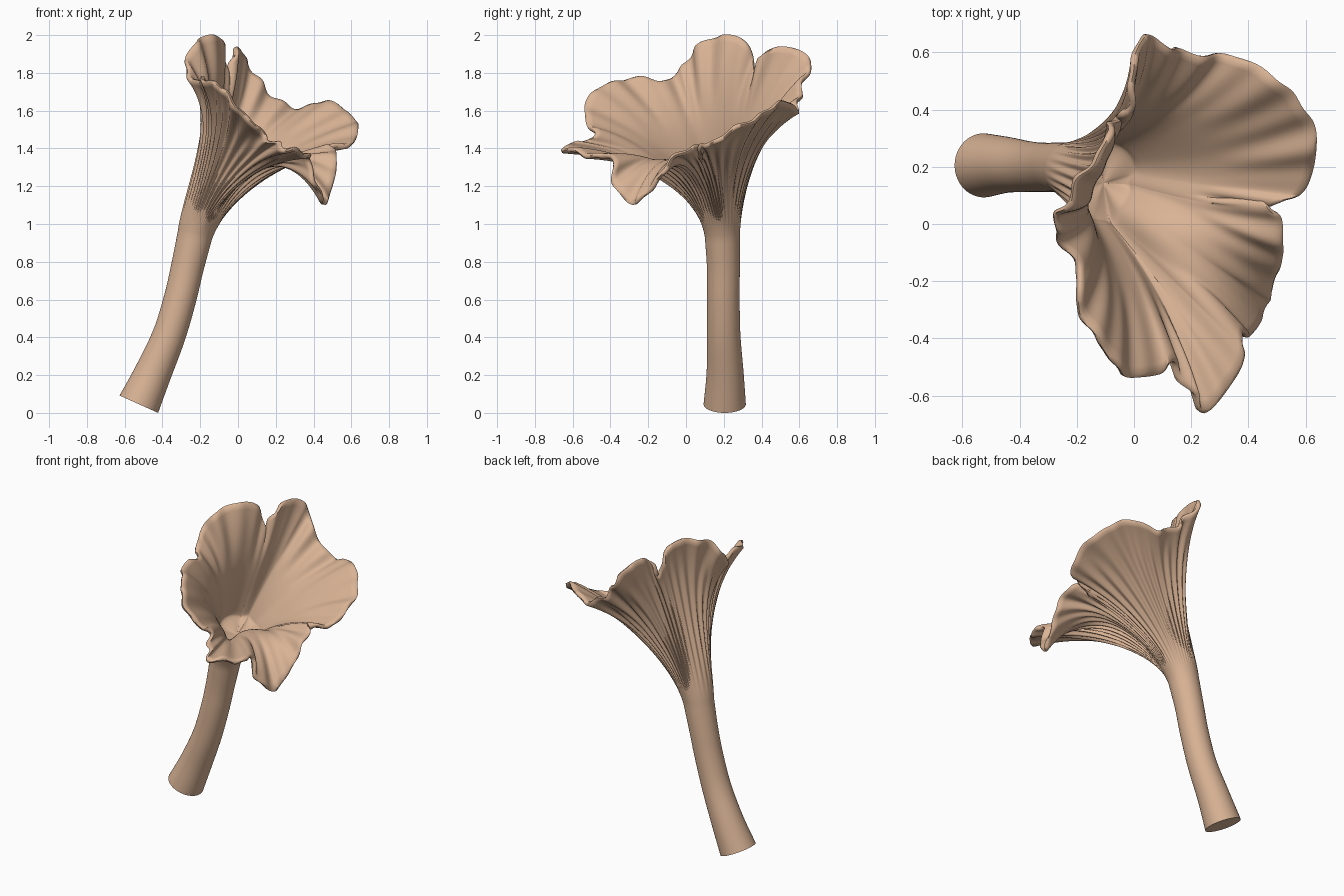
import bpy, bmesh, math
from mathutils import Vector

cube = bpy.data.objects.get("Cube")
if cube:
    bpy.data.objects.remove(cube, do_unlink=True)

AROUND = 384      # vertices in each ring
STEM_ROWS = 22
CAP_ROWS = 40
THROAT = STEM_ROWS + 13   # row where the inside ends in a bowl
RIBS = 46

# Wavy cap edge, counter-clockwise from the right-hand notch
RIM = [(.41, .07, 1.36), (.50, .08, 1.4), (.58, .11, 1.42), (.62, .2, 1.46), (.63, .32, 1.53),
       (.58, .41, 1.59), (.52, .49, 1.63), (.42, .56, 1.63), (.29, .59, 1.61), (.17, .6, 1.68),
       (.1, .63, 1.77), (.03, .66, 1.86), (0, .6, 1.92), (-.01, .49, 1.94), (-.03, .42, 1.9),
       (-.06, .375, 1.79), (-.09, .33, 1.95), (-.15, .22, 2), (-.24, .08, 1.95), (-.28, -.02, 1.82),
       (-.21, -.13, 1.75), (-.2, -.24, 1.78), (-.17, -.34, 1.76), (-.12, -.43, 1.73),
       (-.04, -.52, 1.66), (.08, -.52, 1.52), (.13, -.48, 1.47), (.19, -.59, 1.43),
       (.25, -.65, 1.4), (.35, -.53, 1.37), (.38, -.45, 1.36), (.36, -.39, 1.34),
       (.41, -.38, 1.22), (.45, -.26, 1.11), (.51, -.12, 1.28), (.5, .03, 1.41)]

# Stem centre line with radius: x, y, z, r
STEM = [(-.525, .205, .055, .112), (-.45, .207, .22, .098), (-.365, .2, .42, .088),
        (-.305, .198, .62, .086), (-.268, .198, .78, .087), (-.228, .192, .95, .093)]


def spline(p, i, f, closed):
    """Catmull-Rom point between control points i and i + 1."""
    n = len(p)
    a, b, c, d = (Vector(p[(i + j) % n if closed else min(max(i + j, 0), n - 1)])
                  for j in (-1, 0, 1, 2))
    return b + ((c - a) + ((a * 2 - b * 5 + c * 4 - d) + (b * 3 - a - c * 3 + d) * f) * f) * (f / 2)


def resample(p, count):
    """Evenly spaced points along a closed spline."""
    fine = [spline(p, i, j / 20, True) for i in range(len(p)) for j in range(20)]
    fine.append(fine[0])
    run = [0]
    for a, b in zip(fine, fine[1:]):
        run.append(run[-1] + (b - a).length)
    out, s = [], 0
    for k in range(count):
        want = run[-1] * k / count
        while run[s + 1] < want:
            s += 1
        out.append(fine[s].lerp(fine[s + 1], (want - run[s]) / (run[s + 1] - run[s])))
    return out


def blur(p, reach, passes):
    n = len(p)
    for _ in range(passes):
        p = [sum((p[(k + j) % n] for j in range(-reach, reach + 1)), Vector((0, 0, 0))) / (2 * reach + 1)
             for k in range(n)]
    return p


def ease(a, b, t):
    t = min(max((t - a) / (b - a), 0), 1)
    return t * t * (3 - 2 * t)


rim = resample(RIM, AROUND)
soft = blur(rim, 9, 3)          # edge without its notches
centre = Vector((.05, .1, 0))
turn = [2 * math.pi * k / AROUND for k in range(AROUND)]
facing = [math.atan2(p.y - centre.y, p.x - centre.x) for p in blur(rim, 14, 3)]


def ring(c, r, axis):
    side = Vector((axis.z, 0, -axis.x)).normalized()
    back = axis.cross(side)
    return [c + (side * math.cos(a) + back * math.sin(a)) * r for a in facing]


# Stem rings
rows = []
for i in range(STEM_ROWS):
    u = i / (STEM_ROWS - 1) * (len(STEM) - 1)
    s = min(int(u), len(STEM) - 2)
    q = spline(STEM, s, u - s, False)
    ahead = spline(STEM, s, u - s + .02, False)
    axis = (ahead - q).xyz.normalized()
    if i == 0:
        axis = Vector((.41, 0, .91))
    rows.append(ring(q.xyz, q.w, axis))
top_axis = Vector((.24, 0, .97)).normalized()

# Funnel rings rise along the stem, then flare and curl out to the edge
heart = Vector((.1, .05, 1.5))
start = rows[-1]
for i in range(1, CAP_ROWS + 1):
    t = i / CAP_ROWS
    row = []
    for k in range(AROUND):
        a, end, f = start[k], soft[k], facing[k]
        swell = Vector((math.cos(f), math.sin(f) - .6, 0)) * .03
        c1 = a + top_axis * .24 + swell
        pull = .26 + .25 * max(0, math.cos(f - math.radians(200)))
        c2 = c1.lerp(end, .58).lerp(heart, pull)
        c2.z += max(0, 1.38 - end.z) * 1.4      # drooping front lobe
        p = a * (1 - t)**3 + c1 * (3 * t * (1 - t)**2) + c2 * (3 * t * t * (1 - t)) + end * t**3
        row.append(p + (rim[k] - end) * t**5)
    rows.append(row)


def grid(bm, rings):
    """Add rings of vertices and bridge them with quads."""
    vs = [[bm.verts.new(p) for p in r] for r in rings]
    for low, high in zip(vs, vs[1:]):
        for k in range(AROUND):
            n = (k + 1) % AROUND
            bm.faces.new((low[k], low[n], high[n], high[k]))
    return vs


# Surface directions of the bare sheet
sheet = bmesh.new()
sheet_rows = grid(sheet, rows)
sheet.normal_update()
normals = [[v.normal.copy() for v in r] for r in sheet_rows]
sheet.free()

# Ribbed underside, and an inside that ripples only towards the edge
outer, inner = [], []
for i, row in enumerate(rows):
    t = (i - STEM_ROWS + 1) / CAP_ROWS
    out_row, in_row = [], []
    for k, p in enumerate(row):
        n, a = normals[i][k], turn[k]
        rib = math.sin(RIBS * a + 1.5 * math.sin(5 * a) + 2 * t)
        wave = math.sin(19 * a + 2 * math.sin(4 * a)) + .6 * math.sin(31 * a + 1)
        ripple = .01 * wave * ease(.65, 1, t)
        depth = .008 * ease(.03, .6, t) * (1 - .7 * ease(.75, 1, t))
        out_row.append(p + n * (ripple + depth * rib + .004 * ease(.5, 1, t)))
        in_row.append(p + n * (ripple - .03 + .008 * ease(.6, 1, t)))
    outer.append(out_row)
    inner.append(in_row)

# Rounded lip between both sides
lip = []
for k in range(AROUND):
    mid = (outer[-1][k] + inner[-1][k]) / 2
    lip.append(mid + (rows[-1][k] - rows[-3][k]).normalized() * .01)

# Shallow bowl at the bottom of the funnel
middle = sum(inner[THROAT], Vector((0, 0, 0))) / AROUND
bowl = []
for j in range(1, 10):
    angle = j / 10 * math.pi / 2
    sink = top_axis * (.04 * math.sin(angle))
    bowl.append([middle + (p - middle) * math.cos(angle) - sink for p in inner[THROAT]])
rings = outer + [lip] + inner[:THROAT - 1:-1] + bowl

bm = bmesh.new()
verts = grid(bm, rings)
bm.faces.new(reversed(verts[0]))                     # flat cut foot
tip = bm.verts.new(middle - top_axis * .04)
for k in range(AROUND):
    bm.faces.new((verts[-1][k], verts[-1][(k + 1) % AROUND], tip))
bmesh.ops.recalc_face_normals(bm, faces=bm.faces)
lowest = min(v.co.z for v in bm.verts)
bmesh.ops.translate(bm, verts=bm.verts, vec=(0, 0, -lowest))

mesh = bpy.data.meshes.new("mushroom")
bm.to_mesh(mesh)
bm.free()
mushroom = bpy.data.objects.new("mushroom", mesh)
bpy.context.collection.objects.link(mushroom)

# Pale tan flesh
flesh = bpy.data.materials.new("pale_tan")
flesh.use_nodes = True
tan = (.69, .45, .3, 1)
flesh.diffuse_color = tan
flesh.node_tree.nodes["Principled BSDF"].inputs["Base Color"].default_value = tan
mesh.materials.append(flesh)

bpy.ops.object.select_all(action='DESELECT')
mushroom.select_set(True)
bpy.context.view_layer.objects.active = mushroom
bpy.ops.object.shade_smooth_by_angle(angle=math.radians(70))
